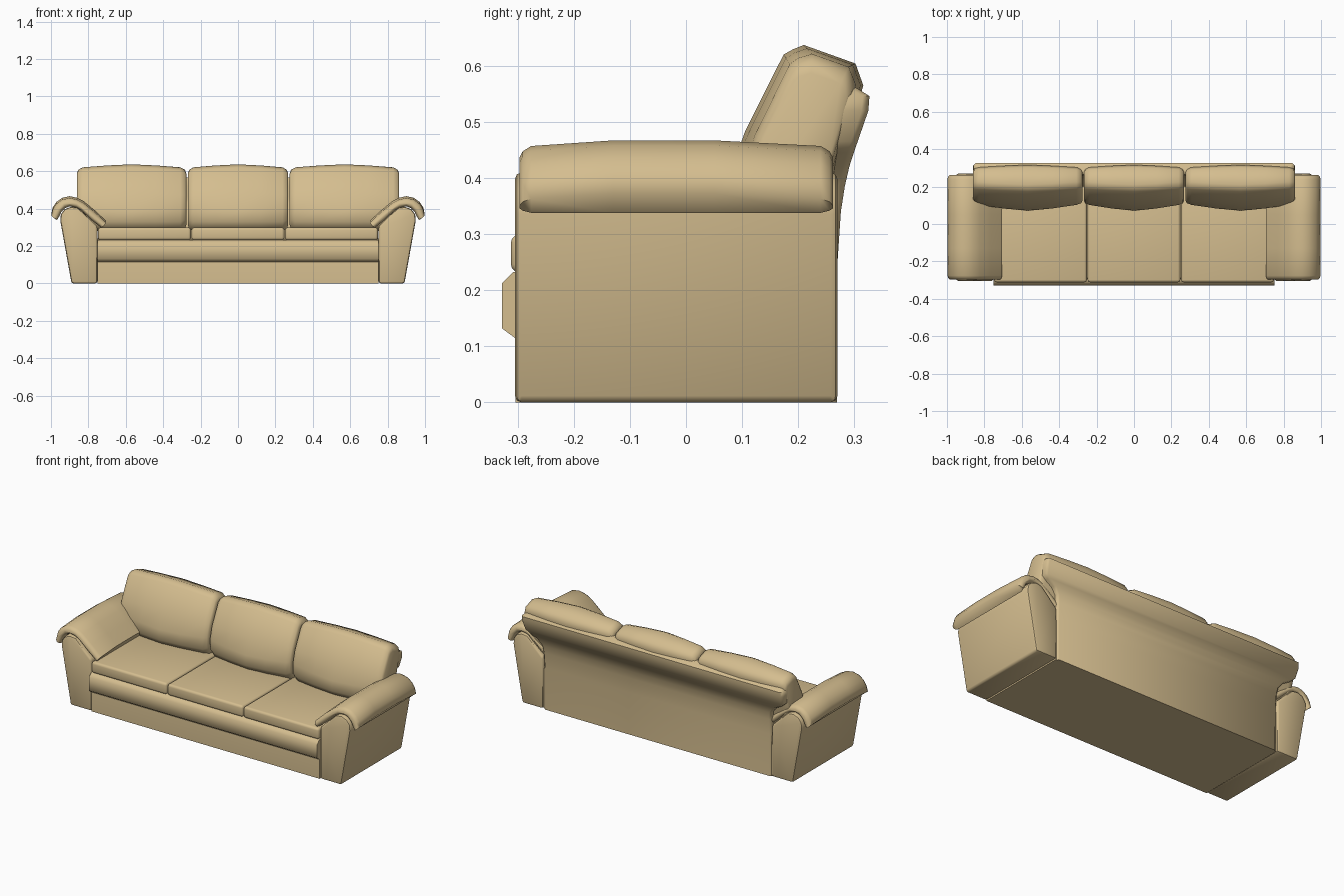
import bpy, bmesh, math

if "Cube" in bpy.data.objects:
    bpy.data.objects.remove(bpy.data.objects["Cube"])

fabric = bpy.data.materials.new("tan fabric")
fabric.diffuse_color = (0.66, 0.51, 0.275, 1)
fabric.use_nodes = True
fabric.node_tree.nodes["Principled BSDF"].inputs["Base Color"].default_value = fabric.diffuse_color


def loft(name, rings, bevel=0.0, segments=2, angle=40):
    """Skin closed rings of equal length, cap both ends, bevel and smooth."""
    bm = bmesh.new()
    rows = [[bm.verts.new(p) for p in ring] for ring in rings]
    n = len(rows[0])
    for a, b in zip(rows, rows[1:]):
        for i in range(n):
            j = (i + 1) % n
            bm.faces.new((a[i], a[j], b[j], b[i]))
    bm.faces.new(rows[0])
    bm.faces.new(rows[-1])
    bmesh.ops.recalc_face_normals(bm, faces=bm.faces)
    me = bpy.data.meshes.new(name)
    bm.to_mesh(me)
    bm.free()
    me.materials.append(fabric)
    ob = bpy.data.objects.new(name, me)
    bpy.context.collection.objects.link(ob)
    bpy.ops.object.select_all(action='DESELECT')
    ob.select_set(True)
    bpy.context.view_layer.objects.active = ob
    if bevel:
        m = ob.modifiers.new("bevel", 'BEVEL')
        m.width, m.segments = bevel, segments
        m.limit_method, m.angle_limit = 'ANGLE', math.radians(35)
        bpy.ops.object.modifier_apply(modifier=m.name)
    bpy.ops.object.shade_smooth_by_angle(angle=math.radians(angle))
    return ob


def along_x(name, profile, x0, x1, **kw):
    return loft(name, [[(x, y, z) for y, z in profile] for x in (x0, x1)], **kw)


def mix(p, q, t):
    return tuple(a + (b - a) * t for a, b in zip(p, q))


# Base and padded front rail
along_x("base", [(-.304, 0), (.26, 0), (.26, .24), (-.29, .24), (-.304, .12)], -.75, .75)
along_x("front_rail", [(-.29, .115), (-.305, .115), (-.328, .132), (-.328, .212),
                       (-.308, .232), (-.29, .234)], -.75, .75, angle=60)

# Seat cushions
for name, x0, x1 in (("left", -.748, -.252), ("middle", -.248, .248), ("right", .252, .748)):
    along_x("seat_cushion_" + name, [(-.312, .232), (.2, .232), (.2, .299), (-.312, .299)],
            x0, x1, bevel=.014, segments=3, angle=50)

# Back frame: leans back and widens above the arms (z, front y, back y, half width)
frame = [(0, .2, .269, .748), (.25, .2, .27, .748), (.34, .2, .276, .75), (.385, .21, .283, .757),
         (.42, .23, .291, .785), (.445, .249, .299, .83), (.465, .25, .306, .853),
         (.52, .253, .325, .86), (.546, .256, .327, .858), (.566, .268, .295, .84)]
loft("back_frame", [[(-w, f, z), (w, f, z), (w, b - .012, z), (w - .012, b, z),
                     (-w + .012, b, z), (-w, b - .012, z)] for z, f, b, w in frame], angle=50)

# Back cushions: edge section swells to the middle section
edge = [(.14, .28), (.105, .33), (.102, .40), (.122, .475), (.185, .603), (.200, .614),
        (.225, .621), (.290, .598), (.303, .565), (.262, .42), (.24, .28)]
middle = [(.11, .28), (.070, .33), (.072, .39), (.106, .485), (.174, .62), (.190, .629),
          (.210, .637), (.302, .604), (.316, .565), (.275, .42), (.24, .28)]
core = (.215, .45)
for name, x0, x1 in (("left", -.862, -.276), ("middle", -.268, .268), ("right", .276, .862)):
    rings = []
    cx, hw = (x0 + x1) / 2, (x1 - x0) / 2
    for s, inset, swell in ((-1, .2, 0), (-.975, .08, 0), (-.89, 0, 0), (-.45, 0, .62), (0, 0, 1),
                            (.45, 0, .62), (.89, 0, 0), (.975, .08, 0), (1, .2, 0)):
        rings.append([(cx + s * hw, *mix(mix(e, m, swell), core, inset))
                      for e, m in zip(edge, middle)])
    loft("back_cushion_" + name, rings, angle=60)

# Arms: flared body with a rolled pad draped over it
body = [(.752, 0), (.89, 0), (.95, .335), (.947, .37), (.927, .397), (.893, .41),
        (.855, .405), (.752, .305)]
outer = [(.705, .332), (.765, .388), (.825, .437), (.86, .455), (.90, .464), (.94, .455),
         (.972, .432), (.990, .405), (.998, .37)]
inner = [(.728, .296), (.785, .340), (.838, .390), (.865, .405), (.90, .412), (.925, .403),
         (.943, .385), (.955, .36), (.968, .338)]
for side, sx in (("left", -1), ("right", 1)):
    loft("arm_body_" + side, [[(sx * x, y, z) for x, z in body] for y in (-.305, .27)],
         bevel=.012, segments=2)
    rings = []
    for y, pinch, lift in ((-.297, .42, -.006), (-.291, .2, -.006), (-.276, 0, -.007),
                           (-.13, 0, .003), (.05, 0, .003), (.24, 0, -.007),
                           (.256, .2, -.006), (.262, .42, -.006)):
        top = [mix(o, i, pinch) for o, i in zip(outer, inner)]
        low = [mix(i, o, pinch * .6) for o, i in zip(outer, inner)]
        rings.append([(sx * x, y, z + lift) for x, z in top]
                     + [(sx * x, y, z) for x, z in reversed(low)])
    loft("arm_pad_" + side, rings, angle=60)
